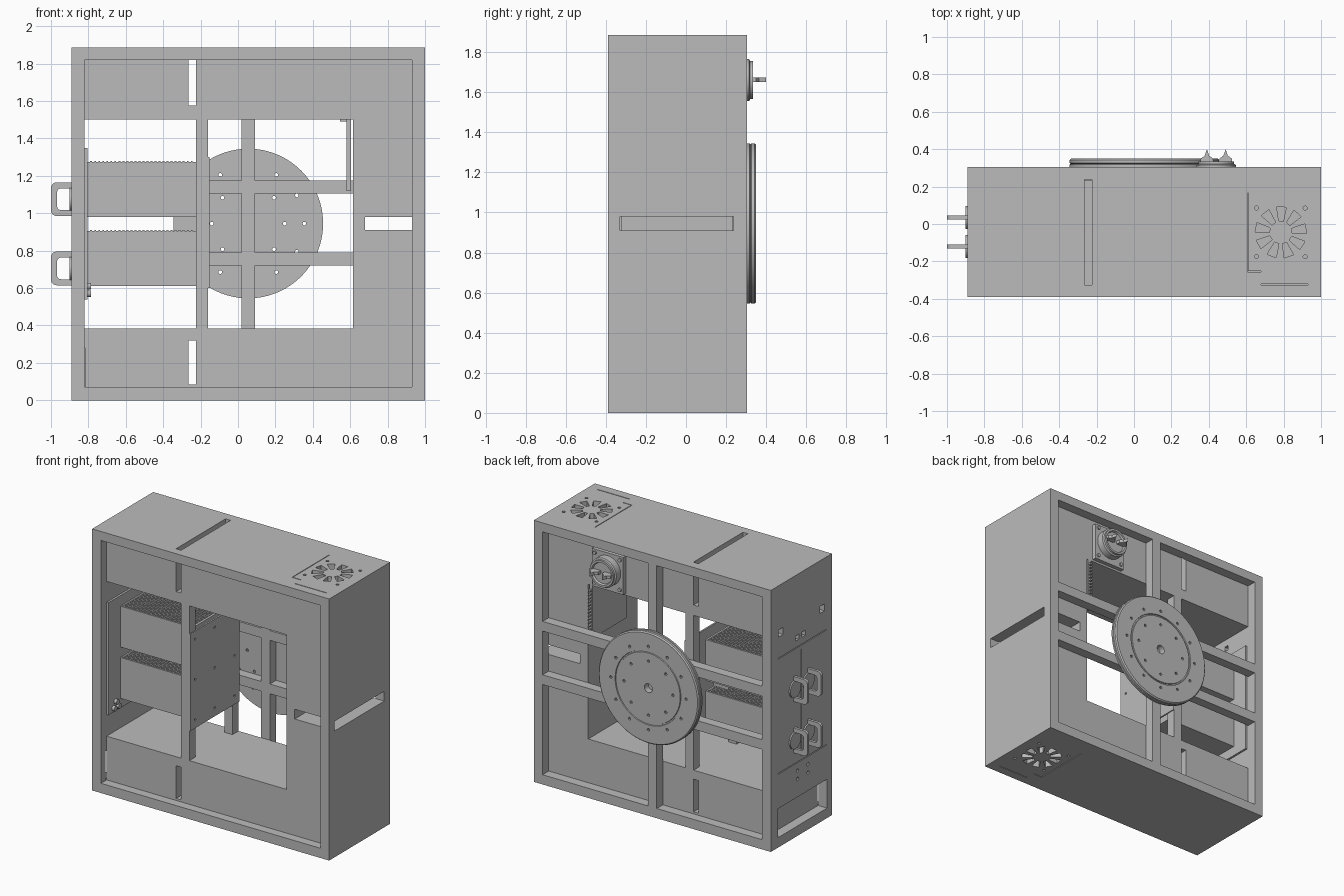
import bpy, bmesh, math
from mathutils import Vector

if "Cube" in bpy.data.objects:
    bpy.data.objects.remove(bpy.data.objects["Cube"])

grey = bpy.data.materials.new("machine_grey")
grey.diffuse_color = (0.5, 0.5, 0.5, 1)
grey.use_nodes = True
grey.node_tree.nodes["Principled BSDF"].inputs["Base Color"].default_value = grey.diffuse_color


def finish(name, bm, smooth=False):
    bmesh.ops.recalc_face_normals(bm, faces=bm.faces)
    me = bpy.data.meshes.new(name)
    bm.to_mesh(me)
    bm.free()
    me.materials.append(grey)
    if smooth:
        me.shade_smooth()
        me.set_sharp_from_angle(angle=math.radians(30))
    ob = bpy.data.objects.new(name, me)
    bpy.context.collection.objects.link(ob)
    return ob


def add_box(bm, x0, x1, y0, y1, z0, z1):
    vs = bmesh.ops.create_cube(bm, size=1)["verts"]
    for v in vs:
        v.co = Vector(((x0 + x1) / 2 + v.co.x * (x1 - x0), (y0 + y1) / 2 + v.co.y * (y1 - y0),
                       (z0 + z1) / 2 + v.co.z * (z1 - z0)))


def add_prism(bm, pts, axis, a, b):
    """Extrude a 2D outline along an axis: 0 = x (y,z), 1 = y (x,z), 2 = z (x,y)."""
    def at(p, t):
        c = list(p)
        c.insert(axis, t)
        return bm.verts.new(c)
    lo, hi = [at(p, a) for p in pts], [at(p, b) for p in pts]
    bm.faces.new(lo)
    bm.faces.new(hi[::-1])
    n = len(pts)
    for i in range(n):
        bm.faces.new((lo[i], lo[(i + 1) % n], hi[(i + 1) % n], hi[i]))


def circle(u, v, r, n=16):
    return [(u + r * math.cos(2 * math.pi * i / n), v + r * math.sin(2 * math.pi * i / n)) for i in range(n)]


def box(name, *d):
    bm = bmesh.new()
    add_box(bm, *d)
    return finish(name, bm)


def lathe_y(name, cx, cz, prof, n=72):
    """Spin a closed (radius, y) profile around a y-parallel axis."""
    bm = bmesh.new()
    rings = [[bm.verts.new((cx + r * math.cos(2 * math.pi * i / n), y, cz + r * math.sin(2 * math.pi * i / n)))
              for r, y in prof] for i in range(n)]
    m = len(prof)
    for i in range(n):
        a, b = rings[i], rings[(i + 1) % n]
        for j in range(m):
            k = (j + 1) % m
            bm.faces.new((a[j], a[k], b[k], b[j]))
    return finish(name, bm, True)


def cut(targets, bm):
    tool = finish("cutter", bm)
    tool.hide_render = True
    for ob in targets:
        mod = ob.modifiers.new("cut", "BOOLEAN")
        mod.operation, mod.solver, mod.object = "DIFFERENCE", "EXACT", tool
        dg = bpy.context.evaluated_depsgraph_get()
        me = bpy.data.meshes.new_from_object(ob.evaluated_get(dg))
        ob.modifiers.clear()
        ob.data = me
    bpy.data.objects.remove(tool)


# outer square tube of the cabinet
bm = bmesh.new()
add_box(bm, -0.89, 1.0, -0.39, 0.305, 0, 1.885)
shell = finish("cabinet_shell", bm)
bm = bmesh.new()
add_box(bm, -0.82, 0.93, -0.5, 0.5, 0.07, 1.82)
cut([shell], bm)

# recessed C-shaped duct inside the tube
bm = bmesh.new()
add_prism(bm, [(-0.82, 0.07), (0.93, 0.07), (0.93, 1.82), (-0.82, 1.82), (-0.82, 1.5),
               (0.615, 1.5), (0.615, 0.385), (-0.82, 0.385)], 1, -0.325, 0.235)
duct = finish("inner_duct", bm)

# slots, fan grilles, side openings and panel grooves
bm = bmesh.new()
add_box(bm, -0.265, -0.225, -0.327, 0.237, 1.575, 1.95)
add_box(bm, -0.265, -0.225, -0.327, 0.237, 0.085, 0.32)
add_box(bm, 0.68, 1.1, -0.33, 0.237, 0.91, 0.98)
add_box(bm, -0.95, -0.819, -0.335, 0.225, 0.072, 0.28)
FX, FY = 0.785, -0.045
for z0, z1 in ((1.75, 1.95), (-0.05, 0.13)):
    for i in range(9):
        a = 2 * math.pi * i / 9 + 0.15
        c, s = math.cos(a), math.sin(a)
        add_prism(bm, [(FX + r * c - w * s, FY + r * s + w * c) for r, w in
                       ((0.06, -0.012), (0.135, -0.026), (0.135, 0.026), (0.06, 0.012))], 2, z0, z1)
    for sx in (-1, 1):
        for sy in (-1, 1):
            add_prism(bm, circle(FX + sx * 0.13, FY + sy * 0.13, 0.011, 10), 2, z0, z1)
for z0, z1 in ((1.875, 1.9), (-0.02, 0.01)):
    add_box(bm, 0.608, 0.613, -0.245, 0.165, z0, z1)
    add_box(bm, 0.608, 0.68, -0.256, -0.251, z0, z1)
    add_box(bm, 0.68, 0.93, -0.325, -0.32, z0, z1)
for y, z, h in ((0.19, 1.54, 0.025), (-0.28, 1.53, 0.025), (0.005, 1.43, 0.018), (-0.07, 1.43, 0.018)):
    add_box(bm, -0.95, -0.81, y - h, y + h, z - h, z + h)
for z in (0.53, 1.36):
    add_box(bm, -0.9, -0.88, -0.33, 0.225, z - 0.003, z + 0.003)
add_box(bm, -0.9, -0.88, -0.046, -0.041, 0.56, 1.33)
for y in (0.0, -0.12):
    for z in (0.41, 0.47):
        add_prism(bm, circle(y, z, 0.013, 10), 0, -0.95, -0.87)
cut([shell, duct], bm)

# rear frame bars
for z in (0.72, 1.105):
    box("rear_crossbar", -0.82, 0.93, 0.235, 0.305, z, z + 0.07)
box("rear_upright", 0.02, 0.09, 0.235, 0.305, 0.07, 1.82)
# centre uprights, front and rear
for y in (-0.325, 0.165):
    box("centre_upright", -0.225, -0.16, y, y + 0.07, 0.385, 1.5)

# divider plate with bolt holes
divider = box("divider_plate", -0.165, -0.153, -0.325, 0.235, 0.6, 1.3)
bm = bmesh.new()
for y in (-0.27, -0.045, 0.18):
    for z in (0.66, 0.95, 1.24):
        add_prism(bm, circle(y, z, 0.009, 10), 0, -0.16, -0.1)
cut([divider], bm)

# drawer units with cooling ridges, and the connector between them
for z in (0.61, 0.98):
    box("drawer_unit", -0.805, -0.225, -0.19, 0.1, z, z + 0.295)
    bm = bmesh.new()
    for i in range(26):
        x = -0.79 + i * 0.0215
        add_box(bm, x, x + 0.01, -0.185, 0.095, z + 0.29, z + 0.3)
    finish("drawer_ridges", bm)
box("connector_block", -0.345, -0.225, -0.1, 0.01, 0.9, 0.985)
box("drawer_back_plate", -0.82, -0.805, -0.325, 0.225, 0.54, 1.35)

# knobs on the inner side plate
for y, z in ((-0.27, 0.57), (-0.22, 0.57), (-0.245, 0.61)):
    bm = bmesh.new()
    add_prism(bm, circle(y, z, 0.018), 0, -0.81, -0.785)
    finish("side_knob", bm, True)

# pull handles
def rounded_u(x_out, x_in, z0, z1, r):
    pts = [(x_in, z0)]
    for cz, a0 in ((z0 + r, 270), (z1 - r, 180)):
        for i in range(6):
            a = math.radians(a0 - i * 18)
            pts.append((x_out + r + r * math.cos(a), cz + r * math.sin(a)))
    return pts + [(x_in, z1)]


for z in (0.615, 0.985):
    for y in (0.035, -0.12):
        bm = bmesh.new()
        add_prism(bm, rounded_u(-1.0, -0.89, z, z + 0.18, 0.03)
                  + rounded_u(-0.967, -0.89, z + 0.032, z + 0.148, 0.02)[::-1], 1, y - 0.01, y + 0.01)
        finish("pull_handle", bm)
        bm = bmesh.new()
        add_prism(bm, circle(y, z + 0.09, 0.062, 32), 0, -0.9, -0.885)
        finish("handle_base", bm, True)

# large turntable disc on the back
DX, DZ = 0.055, 0.945
disc = lathe_y("rear_disc", DX, DZ, [(0.032, 0.305), (0.4, 0.305), (0.4, 0.318), (0.393, 0.322), (0.4, 0.326),
               (0.4, 0.342), (0.392, 0.35), (0.265, 0.35), (0.263, 0.343), (0.255, 0.343), (0.253, 0.35),
               (0.032, 0.35)], 96)
bm = bmesh.new()
for n, r in ((8, 0.195), (12, 0.3)):
    for i in range(n):
        a = 2 * math.pi * (i + 0.0) / n
        add_prism(bm, circle(DX + r * math.cos(a), DZ + r * math.sin(a), 0.01, 10), 1, 0.2, 0.5)
cut([disc], bm)

# round power socket with mounting plate and two blade prongs
SX, SZ = 0.44, 1.66
box("socket_plate", SX - 0.125, SX + 0.125, 0.235, 0.265, SZ - 0.145, SZ + 0.125)
lathe_y("socket_body", SX, SZ, [(0.001, 0.25), (0.105, 0.25), (0.105, 0.315), (0.095, 0.32), (0.095, 0.335),
        (0.08, 0.335), (0.075, 0.32), (0.001, 0.32)], 48)
for x in (SX - 0.05, SX + 0.05):
    bm = bmesh.new()
    add_prism(bm, [(x - 0.035, 0.32), (x + 0.035, 0.32), (x + 0.033, 0.35), (x + 0.012, 0.365), (x, 0.4),
                   (x - 0.012, 0.365), (x - 0.033, 0.35)], 2, SZ - 0.008, SZ + 0.014)
    finish("socket_prong", bm)
for sx in (-1, 1):
    for z in (SZ - 0.115, SZ + 0.1):
        bm = bmesh.new()
        add_prism(bm, circle(SX + sx * 0.1, z, 0.013, 12), 1, 0.26, 0.275)
        finish("socket_screw", bm, True)

# control board hanging beside the opening, with a column of small terminals
box("control_board", 0.58, 0.605, -0.15, 0.235, 1.12, 1.5)
bm = bmesh.new()
for i in range(14):
    add_box(bm, 0.583, 0.602, 0.23, 0.255, 1.135 + i * 0.025, 1.147 + i * 0.025)
finish("board_terminals", bm)
box("board_bracket", 0.545, 0.605, -0.1, 0.2, 1.49, 1.502)
